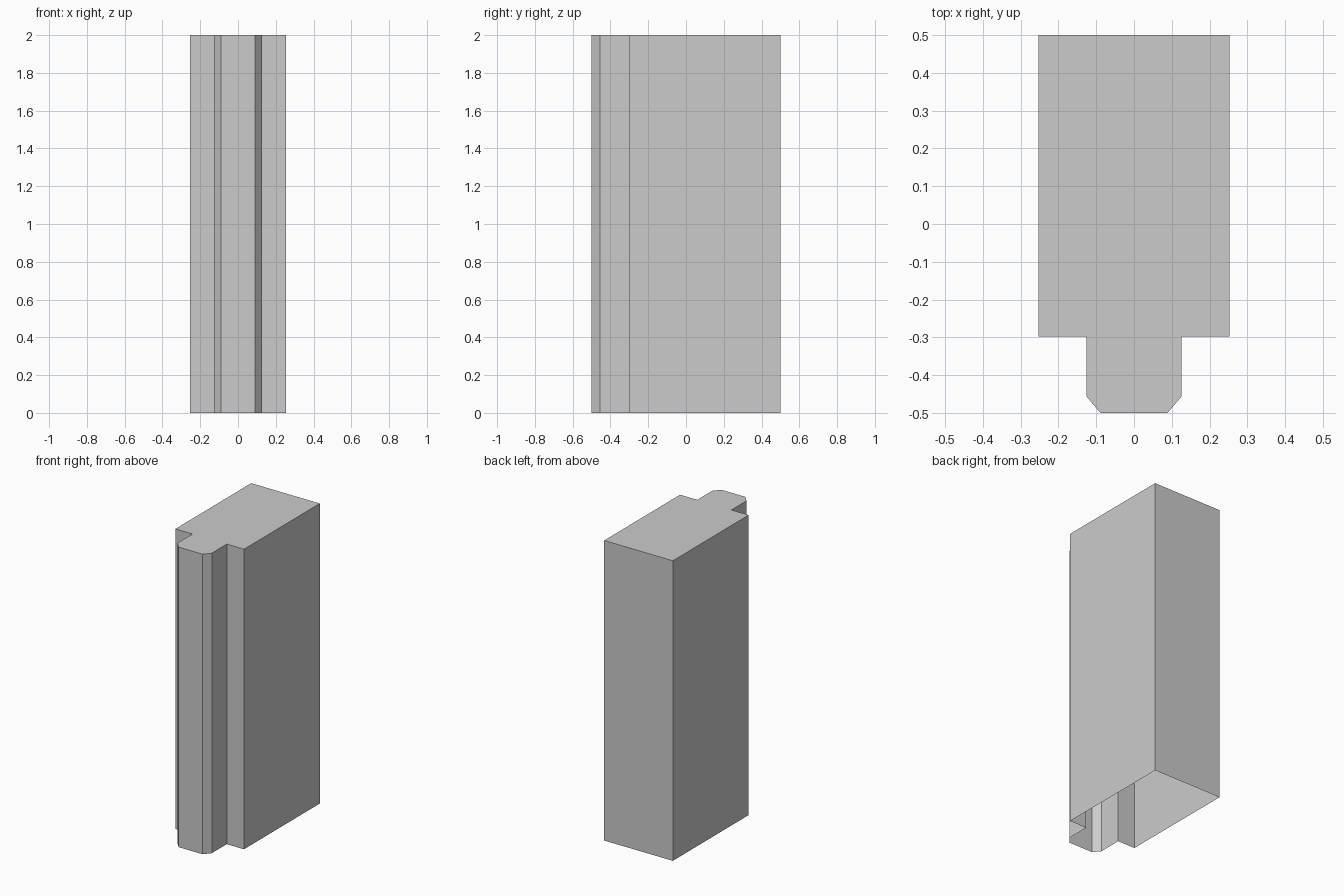
import bpy
import bmesh

cube = bpy.data.objects.get("Cube")
if cube:
    bpy.data.objects.remove(cube, do_unlink=True)

HEIGHT = 2.0

# Plain grey finish
grey = bpy.data.materials.new("light_grey")
grey.use_nodes = True
colour = (0.6, 0.6, 0.6, 1.0)
grey.diffuse_color = colour
grey.node_tree.nodes["Principled BSDF"].inputs["Base Color"].default_value = colour

# Half outline on the +x side, front to back, mirrored to close the profile
half = [(0.089, -0.5), (0.126, -0.456), (0.126, -0.298),
        (0.253, -0.298), (0.253, 0.5)]
outline = half + [(-x, y) for x, y in reversed(half)]

# Stepped pillar: capped at the top, open underneath
bm = bmesh.new()
top = bm.faces.new([bm.verts.new((x, y, HEIGHT)) for x, y in outline])
walls = bmesh.ops.extrude_edge_only(bm, edges=list(top.edges))
lower = [v for v in walls["geom"] if isinstance(v, bmesh.types.BMVert)]
bmesh.ops.translate(bm, verts=lower, vec=(0, 0, -HEIGHT))
bmesh.ops.recalc_face_normals(bm, faces=bm.faces)
bm.normal_update()
if top.normal.z < 0:
    bmesh.ops.reverse_faces(bm, faces=bm.faces)

mesh = bpy.data.meshes.new("stepped_pillar")
bm.to_mesh(mesh)
bm.free()
mesh.materials.append(grey)
pillar = bpy.data.objects.new("stepped_pillar", mesh)
bpy.context.collection.objects.link(pillar)
